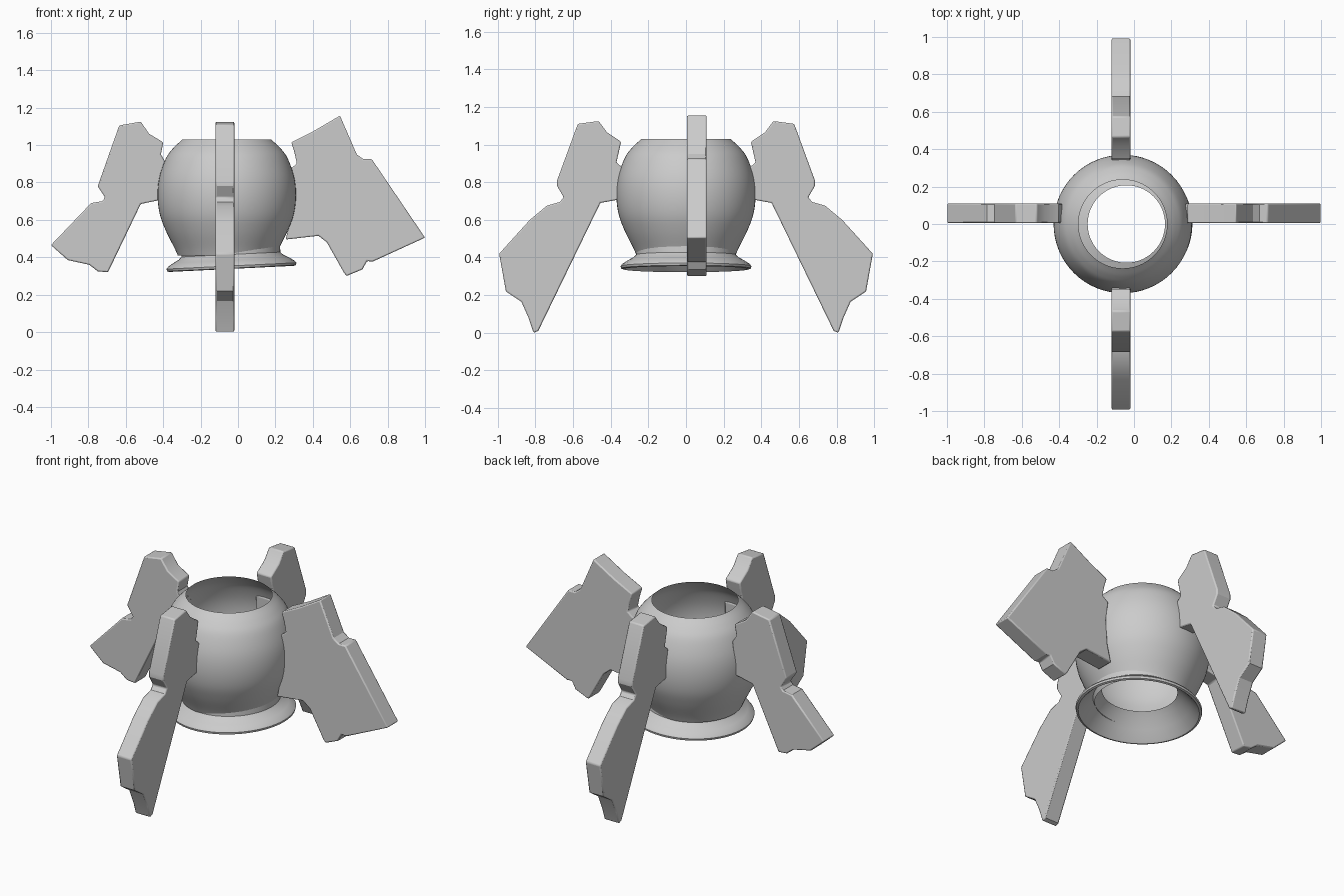
import bpy, bmesh
from math import sin, cos, pi, radians
from mathutils import Vector

if "Cube" in bpy.data.objects:
    bpy.data.objects.remove(bpy.data.objects["Cube"])


def finish(name, bm, angle=35):
    bmesh.ops.recalc_face_normals(bm, faces=bm.faces)
    me = bpy.data.meshes.new(name)
    bm.to_mesh(me)
    bm.free()
    ob = bpy.data.objects.new(name, me)
    bpy.context.collection.objects.link(ob)
    bpy.ops.object.select_all(action='DESELECT')
    ob.select_set(True)
    bpy.context.view_layer.objects.active = ob
    bpy.ops.object.shade_smooth_by_angle(angle=radians(angle))
    return ob


def spline(pts, steps=5):
    """Catmull-Rom curve through the profile points."""
    p = [Vector(q) for q in pts]
    p = [2 * p[0] - p[1]] + p + [2 * p[-1] - p[-2]]
    out = []
    for i in range(1, len(p) - 2):
        a, b, c, d = p[i - 1:i + 3]
        for k in range(steps):
            t = k / steps
            out.append(0.5 * (2 * b + (c - a) * t + (2 * a - 5 * b + 4 * c - d) * t * t
                              + (3 * b - a - 3 * c + d) * t ** 3))
    return out + [p[-2]]


def lathe(name, profile, loc, tilt=0, closed=False, n=64):
    bm = bmesh.new()
    rings = [[bm.verts.new((r * cos(2 * pi * i / n), r * sin(2 * pi * i / n), z))
              for i in range(n)] for r, z in profile]
    pairs = list(zip(rings, rings[1:]))
    if closed:
        pairs.append((rings[-1], rings[0]))
    for a, b in pairs:
        for i in range(n):
            j = (i + 1) % n
            bm.faces.new((a[i], a[j], b[j], b[i]))
    ob = finish(name, bm)
    ob.location = loc
    ob.rotation_euler.y = tilt
    return ob


def fin(name, outline, place, lo, hi):
    """Extrude an outline; place maps (distance, height, depth) to xyz."""
    bm = bmesh.new()
    f = bm.faces.new([bm.verts.new(place(u, z, lo)) for u, z in outline])
    ext = bmesh.ops.extrude_face_region(bm, geom=[f])
    shift = Vector(place(0, 0, hi)) - Vector(place(0, 0, lo))
    bmesh.ops.translate(bm, vec=shift,
                        verts=[v for v in ext['geom'] if isinstance(v, bmesh.types.BMVert)])
    ob = finish(name, bm, 30)
    bev = ob.modifiers.new("soft_edges", 'BEVEL')
    bev.width = 0.007
    bev.segments = 2
    bev.limit_method = 'ANGLE'
    bev.angle_limit = radians(50)
    return ob


# Open round shell
lathe("body", spline([(.262, .41), (.28, .45), (.325, .54), (.358, .63), (.37, .73),
                      (.36, .83), (.325, .93), (.285, .985), (.237, 1.03)]), (-.06, 0, 0))

# Slightly tilted flared foot with a conical inside
lathe("base_flange", [(.207, .12), (.235, .095), (.28, .045), (.32, 0), (.333, -.012),
                      (.345, -.008), (.348, .004), (.338, .016), (.31, .034),
                      (.28, .05), (.265, .065), (.265, .10)],
      (-.035, 0, .35), radians(-2.8), closed=True)

# Side fins
left = [(-.635, 1.105), (-.52, 1.125), (-.475, 1.06), (-.40, 1.015), (-.412, .95),
        (-.385, .905), (-.40, .80), (-.40, .71), (-.52, .685), (-.695, .32),
        (-.75, .325), (-.795, .36), (-.91, .385), (-1.0, .465), (-.785, .69),
        (-.725, .70), (-.71, .72), (-.75, .78)]
right = [(.285, 1.015), (.405, 1.075), (.545, 1.157), (.635, .95), (.67, .925),
         (.715, .925), (1.0, .505), (.72, .377), (.69, .38), (.665, .335), (.58, .30),
         (.565, .32), (.475, .48), (.43, .515), (.255, .495), (.28, .60), (.29, .75),
         (.275, .87), (.315, .90), (.302, .96)]
for name, outline in (("left_fin", left), ("right_fin", right)):
    fin(name, outline, lambda u, z, d: (u, d, z), 0.005, 0.11)

# Long leg fins, mirrored front and back
leg = [(.345, 1.015), (.42, 1.065), (.465, 1.125), (.575, 1.11), (.685, .81), (.685, .78),
       (.65, .72), (.67, .695), (.74, .675), (.83, .60), (.993, .42), (.957, .22),
       (.875, .165), (.835, .075), (.81, 0), (.785, .01), (.455, .69), (.345, .71),
       (.34, .88), (.37, .905), (.357, .96)]
for name, s in (("front_leg", -1), ("back_leg", 1)):
    fin(name, leg, lambda u, z, d, s=s: (d, s * u, z), -.12, -.02)
